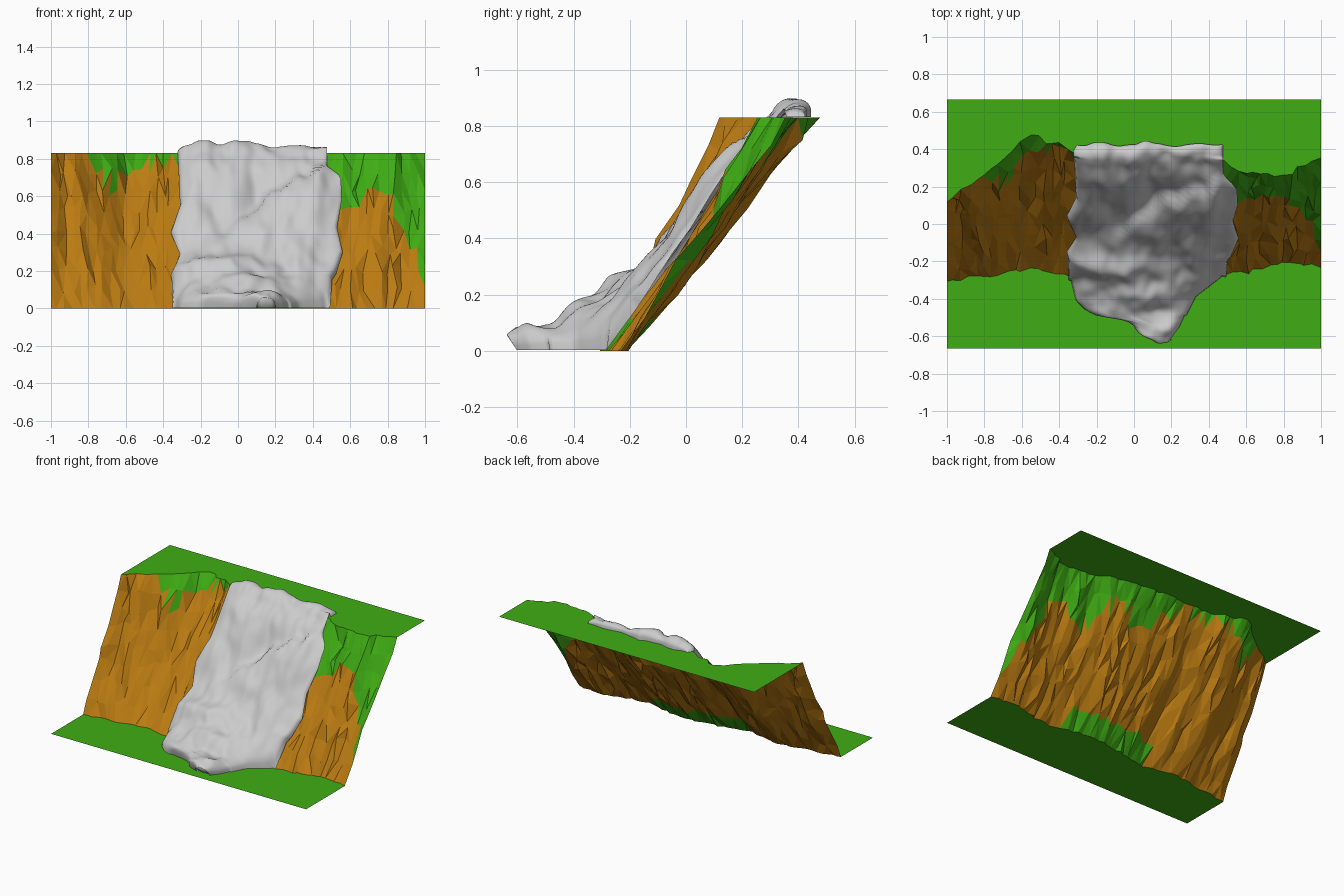
import bpy, bmesh, math, random
from mathutils import Vector, noise

if "Cube" in bpy.data.objects:
    bpy.data.objects.remove(bpy.data.objects["Cube"])

random.seed(4)
TOP = 0.83


def lerp_table(table, t):
    if t <= table[0][0]:
        return table[0][1]
    for (a, va), (b, vb) in zip(table, table[1:]):
        if t <= b:
            return va + (vb - va) * (t - a) / (b - a)
    return table[-1][1]


def material(name, color):
    m = bpy.data.materials.new(name)
    m.diffuse_color = (*color, 1)
    m.use_nodes = True
    m.node_tree.nodes["Principled BSDF"].inputs["Base Color"].default_value = m.diffuse_color
    return m


def grid_object(name, rows, mats=(), pick=None, smooth=False, tris=False):
    bm = bmesh.new()
    vs = [[bm.verts.new(p) for p in row] for row in rows]
    for j in range(len(vs) - 1):
        for i in range(len(vs[0]) - 1):
            bm.faces.new((vs[j][i], vs[j][i + 1], vs[j + 1][i + 1], vs[j + 1][i]))
    if tris:
        bmesh.ops.triangulate(bm, faces=bm.faces[:], quad_method='SHORT_EDGE')
    bmesh.ops.remove_doubles(bm, verts=bm.verts[:], dist=0.0005)
    for f in bm.faces:
        f.smooth = smooth
        if pick:
            f.material_index = pick(f.calc_center_median())
    me = bpy.data.meshes.new(name)
    bm.to_mesh(me)
    bm.free()
    for m in mats:
        me.materials.append(m)
    ob = bpy.data.objects.new(name, me)
    bpy.context.collection.objects.link(ob)
    return ob


grass = material("grass", (0.05, 0.42, 0.007))
earth = material("earth", (0.50, 0.20, 0.006))

# Cliff foot and rim lines seen from above (x, y)
FOOT = [(-1, -.30), (-.8, -.28), (-.55, -.24), (-.4, -.27), (-.3, -.30), (-.1, -.24),
        (.2, -.21), (.5, -.27), (.65, -.25), (.8, -.20), (.9, -.21), (1, -.23)]
RIM = [(-1, .11), (-.93, .18), (-.88, .20), (-.8, .25), (-.73, .33), (-.66, .37), (-.6, .45),
       (-.53, .48), (-.47, .44), (-.4, .43), (-.3, .38), (.0, .39), (.3, .37), (.47, .34),
       (.55, .28), (.62, .27), (.7, .26), (.83, .25), (.88, .31), (.95, .33), (1, .35)]
# Height where earth turns to grass
GRASS = [(-1, .9), (-.82, .85), (-.72, .71), (-.65, .64), (-.6, .75), (-.4, .79), (-.32, .8),
         (-.1, .8), (.15, .6), (.35, .72), (.55, .53), (.75, .63), (.82, .57), (.9, .35), (1, .12)]
NX, NZ = 50, 8


def cliff_point(i, j):
    x = -1 + 2 * i / NX
    t = j / NZ
    if 0 < i < NX:
        x += random.uniform(-.015, .015)
    a, b = lerp_table(FOOT, x), lerp_table(RIM, x)
    if j in (0, NZ):
        return Vector((x, (b if j else a) + random.uniform(-.012, .012), TOP * t))
    z = TOP * (t + random.uniform(-.03, .03))
    y = a + (b - a) * z / TOP + .02 * math.sin(math.pi * t)
    amp = .035 if -.35 < x < .55 else .06
    ridge = noise.noise(Vector((x * 9, 3, z * 1.8))) * amp
    return Vector((x, y + ridge + random.uniform(-.016, .016), z))


cliff_rows = [[cliff_point(i, j) for i in range(NX + 1)] for j in range(NZ + 1)]


def cliff_mat(c):
    low = -.33 < c.x < .4 and c.z < .09
    return 1 if c.z > lerp_table(GRASS, c.x) or low else 0


grid_object("cliff_face", cliff_rows, (earth, grass), cliff_mat, tris=True)

# Flat ground and plateau share the cliff's edge lines
foot, rim = cliff_rows[0], cliff_rows[-1]
grid_object("lower_ground", [[Vector((p.x, -.665, 0)) for p in foot], foot], (grass,))
grid_object("upper_plateau", [rim, [Vector((p.x, .665, TOP)) for p in rim]], (grass,))

# Waterfall centre line (y, z): over the rim, down the slope and out to a pool
PATH = [(.425, .85), (.415, .875), (.36, .88), (.29, .82), (.2, .72), (.1, .585), (0, .44),
        (-.1, .31), (-.2, .215), (-.3, .15), (-.4, .115), (-.5, .09), (-.575, .08), (-.62, .065), (-.635, .05)]
# Left and right edges (y, x)
LEFT = [(-.63, .10), (-.6, .02), (-.56, -.01), (-.53, -.06), (-.51, -.18), (-.47, -.26), (-.42, -.31), (-.3, -.34),
        (-.2, -.36), (-.1, -.31), (0, -.36), (.1, -.31), (.39, -.325), (.43, -.3)]
RIGHT = [(-.63, .20), (-.58, .24), (-.5, .28), (-.4, .33), (-.3, .46), (-.2, .525), (-.1, .56),
         (0, .53), (.1, .555), (.19, .55), (.25, .475), (.43, .475)]
# Swells and hollows (x, y, radius x, radius y, height)
BUMPS = [(.36, .10, .15, .10, .025), (.13, .15, .06, .09, -.025), (.33, .30, .12, .03, -.01),
         (-.03, .2, .09, .12, .03), (-.22, .2, .08, .16, .015), (.12, -.04, .10, .04, .02),
         (-.12, -.04, .12, .05, -.01), (-.05, -.22, .17, .08, .075), (-.24, -.22, .10, .05, .03),
         (-.28, -.34, .07, .05, .02), (.03, -.36, .15, .08, .05), (.36, -.15, .09, .12, .015),
         (.17, -.57, .06, .04, .02), (.07, .42, .05, .05, .025), (.15, -.47, .10, .03, -.02)]
SUB, COLS = 6, 64


def path_at(s):
    k = min(int(s), len(PATH) - 2)
    a, b = Vector(PATH[k]), Vector(PATH[k + 1])
    return a.lerp(b, s - k)


def smooth_path(s):
    last = len(PATH) - 1
    return sum((path_at(min(max(s + d, 0), last)) for d in (-.5, -.25, 0, .25, .5)), Vector((0, 0))) / 5


def base_of(x, y, z):
    # anchoring spot on the cliff, plateau or ground
    if y > .35:
        return Vector((x, y, TOP + .003))
    a, b = lerp_table(FOOT, x), lerp_table(RIM, x)
    n = Vector((0, -TOP, b - a)).normalized()
    d = (Vector((x, y, z)) - Vector((x, a, 0))).dot(n)
    p = Vector((x, y, z)) - n * max(d - .01, 0)
    if p.z > 0 and y > -.25:
        return p
    return Vector((x, min(y + (.03 if y < -.5 else .01), a - .015), .003))


def relief(x, y):
    h = sum(a * math.exp(-((x - bx) / rx) ** 2 - ((y - by) / ry) ** 2) for bx, by, rx, ry, a in BUMPS)
    # the right-hand stream overlaps the left one along a diagonal lip
    wobble = .06 * noise.noise(Vector((x * 9, 2, 7)))
    fade = math.exp(-((x - .22) / .33) ** 4 - ((y - .06) / .22) ** 4)
    h += .034 * fade * math.tanh((.02 + .5 * x + wobble - y) / .018)
    h += .03 * noise.noise(Vector((x * 8, y * 7, 1)))
    return h + .012 * noise.noise(Vector((x * 18, y * 15, 5)))


def water_row(s):
    y, z = smooth_path(s)
    y2, z2 = smooth_path(min(s + .4, len(PATH) - 1))
    y1, z1 = smooth_path(max(s - .4, 0))
    n = Vector((0, z2 - z1, y1 - y2)).normalized()
    xl, xr = lerp_table(LEFT, y), lerp_table(RIGHT, y)
    # rounder shoulders where the water spreads into the pool
    soft = min(max((-.2 - y) / .2, 0), 1)
    row = []
    for i in range(COLS + 1):
        u = -math.cos(math.pi * i / COLS)
        u = .5 * u + .5 * (2 * i / COLS - 1)
        x = (xl + xr) / 2 + u * (xr - xl) / 2
        outer = Vector((x, y, z)) + n * relief(x, y)
        f = max(0, 1 - abs(u) ** (6 - 3 * soft)) ** .45
        p = base_of(x, y, z).lerp(outer, f)
        p.z = max(p.z, .003)
        row.append(p)
    return row


steps = (len(PATH) - 1) * SUB
water = [water_row(k / SUB) for k in range(steps + 1)]
# close the upper end onto the plateau and the front lip onto the ground
water.insert(0, [Vector((p.x, p.y, TOP + .002)) for p in water[0]])
water.append([Vector((p.x, p.y + .05, .002)) for p in water[-1]])
grid_object("waterfall", water, smooth=True)
